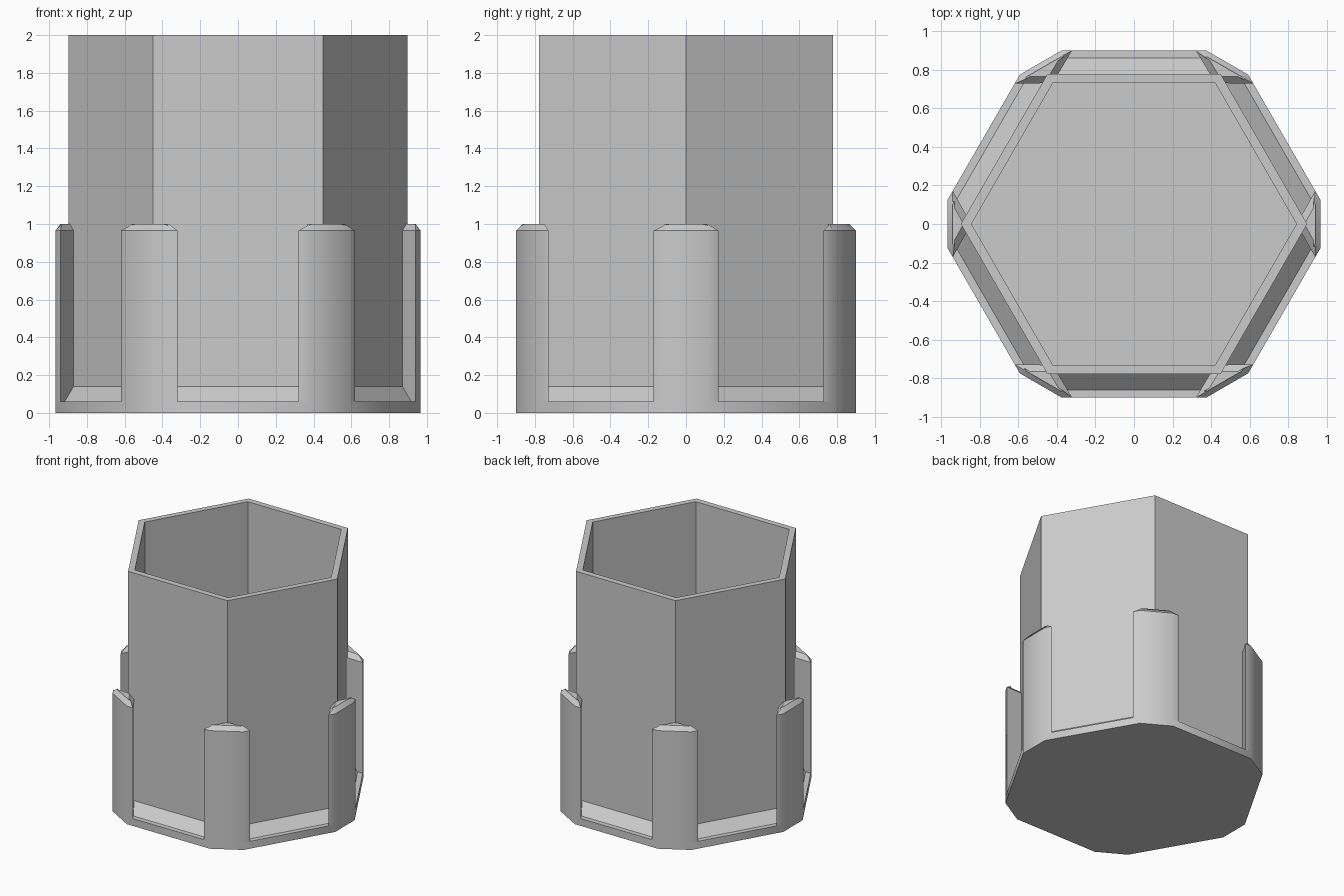
import bpy, bmesh
from math import pi, sin, cos, tan, radians
from mathutils import Vector, Matrix

cube = bpy.data.objects.get("Cube")
if cube:
    bpy.data.objects.remove(cube, do_unlink=True)

# Main dimensions (apothems are centre-to-flat distances)
C30 = cos(pi / 6)
TUBE_R, BORE_R = 0.898, 0.843
BASE_A, CORNER_A = 0.9, 0.967
BASE_H, POST_H, HEIGHT = 0.06, 1.0, 2.0
BEVEL = 0.035

grey = bpy.data.materials.new("plain grey")
grey.use_nodes = True
colour = (0.6, 0.6, 0.6, 1)
grey.diffuse_color = colour
grey.node_tree.nodes["Principled BSDF"].inputs["Base Color"].default_value = colour


def finish(name, bm, smooth=False):
    bmesh.ops.recalc_face_normals(bm, faces=bm.faces)
    mesh = bpy.data.meshes.new(name)
    bm.to_mesh(mesh)
    bm.free()
    mesh.materials.append(grey)
    obj = bpy.data.objects.new(name, mesh)
    bpy.context.collection.objects.link(obj)
    if smooth:
        bpy.ops.object.select_all(action='DESELECT')
        obj.select_set(True)
        bpy.context.view_layer.objects.active = obj
        bpy.ops.object.shade_smooth_by_angle(angle=radians(35))
    return obj


def prism(bm, points, z0, z1):
    """Extrude an xy outline upwards and return its top face."""
    face = bm.faces.new([bm.verts.new((x, y, z0)) for x, y in points])
    ext = bmesh.ops.extrude_face_region(bm, geom=[face], use_keep_orig=True)["geom"]
    for v in ext:
        if isinstance(v, bmesh.types.BMVert):
            v.co.z = z1
    return next(f for f in ext if isinstance(f, bmesh.types.BMFace))


def ring(radius, z):
    return [(radius * cos(i * pi / 3), radius * sin(i * pi / 3), z) for i in range(6)]


def turned(points, angle):
    rot = Matrix.Rotation(angle, 2)
    return [tuple(rot @ Vector(p)) for p in points]


# Half width of each cut corner of the base hexagon
half = (BASE_A / C30 - CORNER_A) * tan(pi / 3)

# Base plate: hexagon with cut corners
bm = bmesh.new()
outline = []
for i in range(6):
    outline += turned([(CORNER_A, -half), (CORNER_A, half)], i * pi / 3)
prism(bm, outline, 0, BASE_H)
finish("base_plate", bm, True)

# Hollow hexagonal tube, open at the top with a closed floor
bm = bmesh.new()
loops = [[bm.verts.new(p) for p in ring(r, z)] for r, z in
         ((TUBE_R, BASE_H), (TUBE_R, HEIGHT), (BORE_R, HEIGHT), (BORE_R, BASE_H + 0.005))]
for low, high in zip(loops, loops[1:]):
    for i in range(6):
        j = (i + 1) % 6
        bm.faces.new((low[i], low[j], high[j], high[i]))
bm.faces.new(loops[0])
bm.faces.new(loops[-1])
finish("hex_tube", bm)

# Corner posts: dovetail section narrowing towards the tube, bevelled top
edge_y = 0.172
edge_x = (BASE_A / C30 - edge_y / tan(pi / 3))
section = [(BORE_R + 0.001, 0), (edge_x, -edge_y), (CORNER_A, -half),
           (CORNER_A, half), (edge_x, edge_y)]
for i in range(6):
    bm = bmesh.new()
    top = prism(bm, turned(section, i * pi / 3), BASE_H, POST_H - BEVEL)
    bm.normal_update()
    if top.normal.z < 0:
        top.normal_flip()
    bmesh.ops.inset_region(bm, faces=[top], thickness=BEVEL,
                           use_boundary=True, use_even_offset=True)
    for v in top.verts:
        v.co.z = POST_H
    finish(f"corner_post_{i + 1}", bm, True)

# Sloped ledges between the posts, along each flat of the tube
tube_a = TUBE_R * C30
for i in range(6):
    bm = bmesh.new()
    profile = [(tube_a - 0.02, BASE_H), (0.86, BASE_H), (tube_a, 0.14), (tube_a - 0.02, 0.14)]
    rot = Matrix.Rotation(pi / 6 + i * pi / 3, 4, 'Z')
    ends = [[bm.verts.new(rot @ Vector((d, s * 0.41, z))) for d, z in profile] for s in (-1, 1)]
    for k in range(4):
        n = (k + 1) % 4
        bm.faces.new((ends[0][k], ends[0][n], ends[1][n], ends[1][k]))
    for end in ends:
        bm.faces.new(end)
    finish(f"sloped_ledge_{i + 1}", bm)
